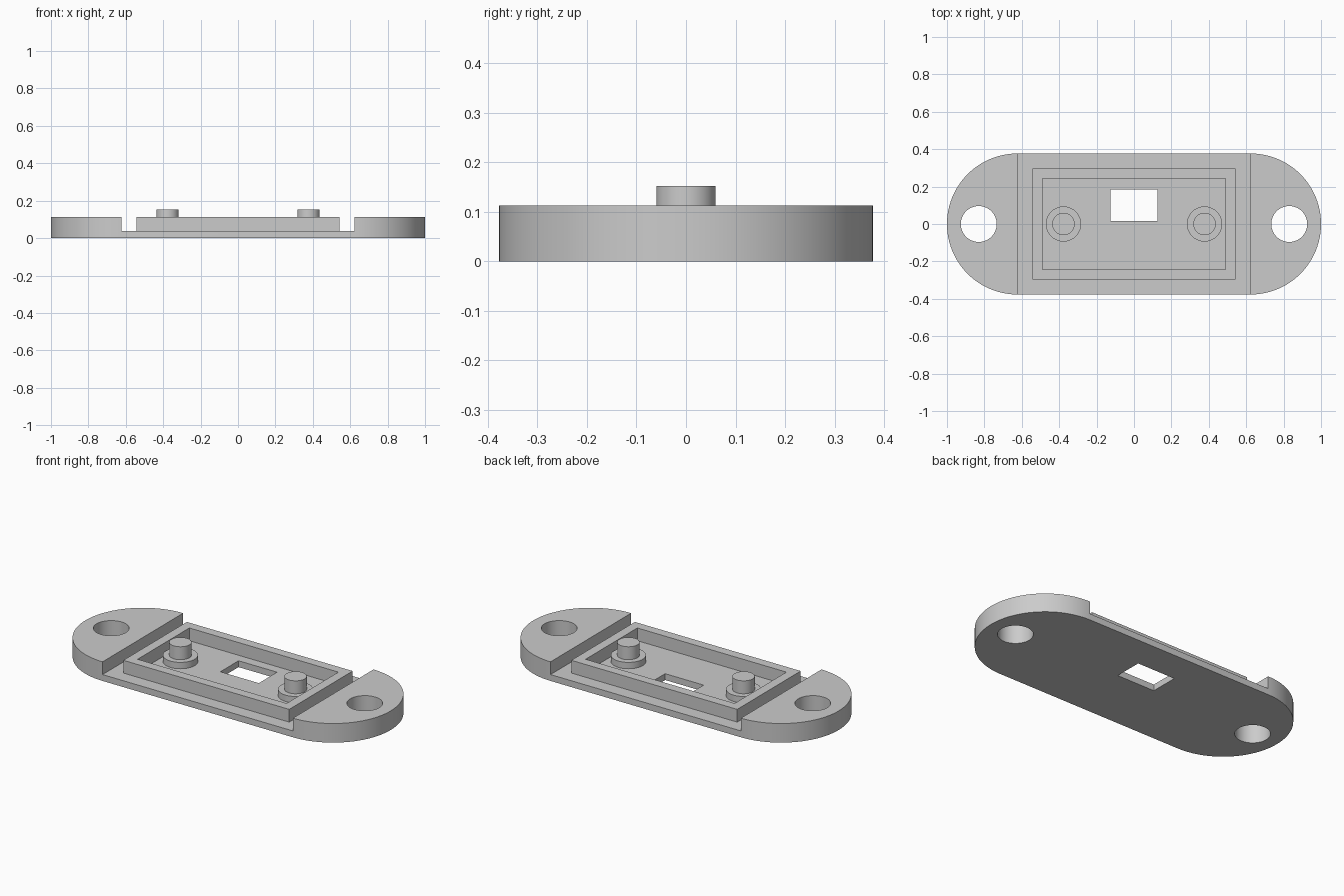
import bpy, bmesh, math

if "Cube" in bpy.data.objects:
    bpy.data.objects.remove(bpy.data.objects["Cube"], do_unlink=True)

U = 0.0377            # one design unit
FLOOR, TOP = U, 3 * U
END_R = 10 * U        # radius of the rounded ends
END_X = 1 - END_R     # where the rounded ends begin

grey = bpy.data.materials.new("plain grey")
grey.use_nodes = True
grey.diffuse_color = (0.6, 0.6, 0.6, 1)
grey.node_tree.nodes["Principled BSDF"].inputs["Base Color"].default_value = (0.6, 0.6, 0.6, 1)


def prism(name, outline, z0, z1):
    """Extrude a flat outline from z0 to z1."""
    bm = bmesh.new()
    face = bm.faces.new([bm.verts.new((x, y, z0)) for x, y in outline])
    out = bmesh.ops.extrude_face_region(bm, geom=[face])
    verts = [g for g in out["geom"] if isinstance(g, bmesh.types.BMVert)]
    bmesh.ops.translate(bm, verts=verts, vec=(0, 0, z1 - z0))
    bmesh.ops.recalc_face_normals(bm, faces=bm.faces)
    mesh = bpy.data.meshes.new(name)
    bm.to_mesh(mesh)
    bm.free()
    mesh.materials.append(grey)
    obj = bpy.data.objects.new(name, mesh)
    bpy.context.collection.objects.link(obj)
    return obj


def arc(cx, r, start, sweep, steps):
    angles = [start + sweep * i / steps for i in range(steps + 1)]
    return [(cx + r * math.cos(a), r * math.sin(a)) for a in angles]


def circle(cx, r):
    return arc(cx, r, 0, math.tau, 64)[:-1]


def rect(x0, x1, y0, y1):
    return [(x0, y0), (x1, y0), (x1, y1), (x0, y1)]


def combine(obj, other, operation):
    """Apply a boolean and discard the helper."""
    other.hide_render = True
    mod = obj.modifiers.new(operation, 'BOOLEAN')
    mod.operation, mod.object, mod.solver = operation, other, 'EXACT'
    bpy.context.view_layer.objects.active = obj
    bpy.ops.object.modifier_apply(modifier=mod.name)
    bpy.data.objects.remove(other, do_unlink=True)


def smooth(obj):
    bpy.ops.object.select_all(action='DESELECT')
    obj.select_set(True)
    bpy.context.view_layer.objects.active = obj
    bpy.ops.object.shade_smooth_by_angle(angle=math.radians(30))


# Mounting plate: rounded block with a recessed middle, screw holes and a window
stadium = arc(END_X, END_R, -math.pi / 2, math.pi, 48) + arc(-END_X, END_R, math.pi / 2, math.pi, 48)
plate = prism("mounting_plate", stadium, 0, TOP)
combine(plate, prism("recess_cutter", rect(-END_X, END_X, -1, 1), FLOOR, 1), 'DIFFERENCE')
for side in (-1, 1):
    combine(plate, prism("hole_cutter", circle(side * 0.83, 0.096), -1, 1), 'DIFFERENCE')
combine(plate, prism("window_cutter", rect(-0.126, 0.126, 0.015, 0.185), -1, 1), 'DIFFERENCE')
smooth(plate)

# Raised rectangular rim
rim = prism("raised_rim", rect(-0.543, 0.543, -0.297, 0.297), FLOOR, TOP)
combine(rim, prism("rim_cutter", rect(-0.488, 0.488, -0.242, 0.242), -1, 1), 'DIFFERENCE')

# Stepped locating pegs
for side, label in ((-1, "right"), (1, "left")):
    peg = prism(label + "_peg", circle(side * END_R, 0.094), FLOOR, 2 * U)
    combine(peg, prism("peg_pin", circle(side * END_R, 0.06), 1.5 * U, 4.03 * U), 'UNION')
    smooth(peg)
